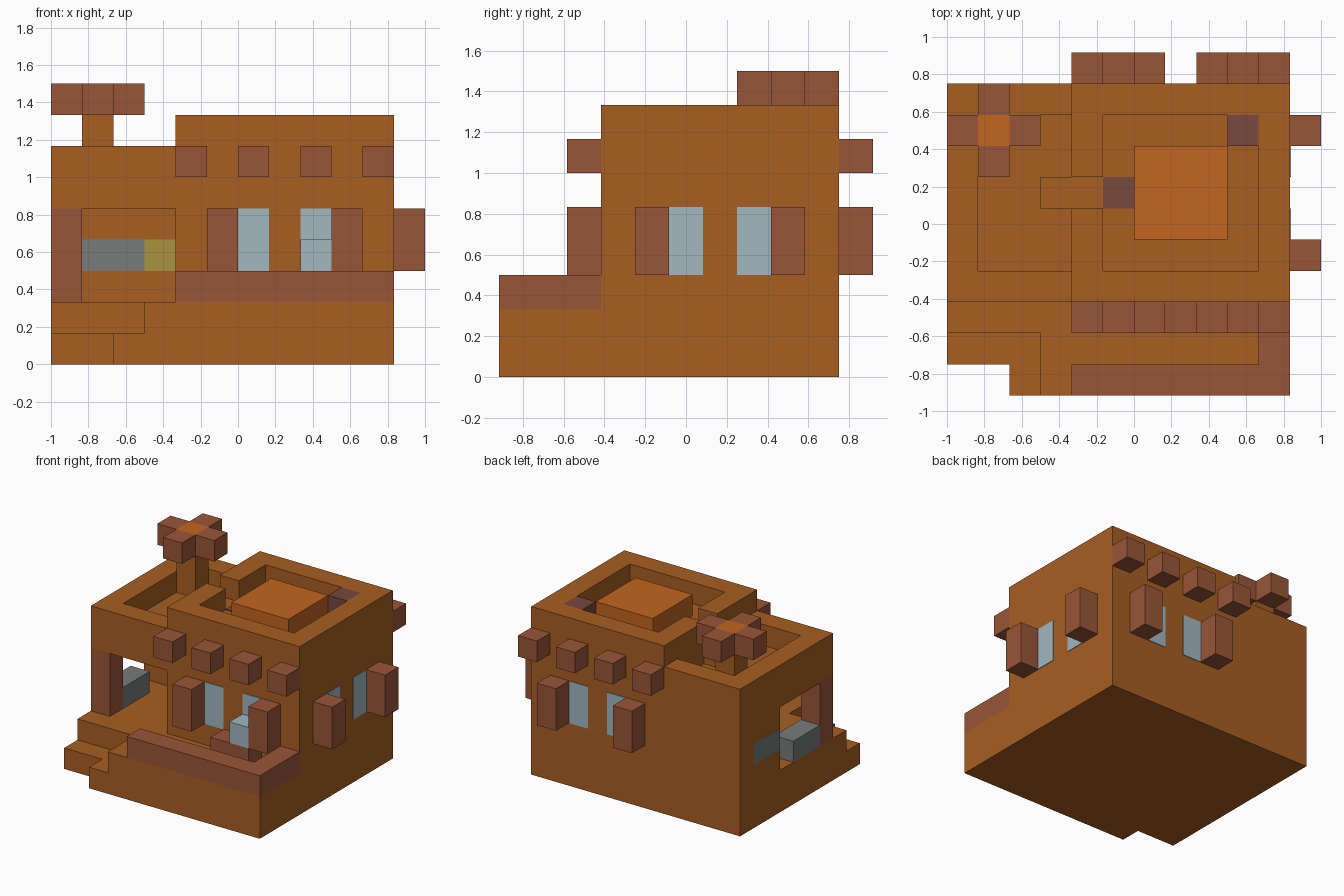
import bpy, bmesh
from mathutils import Vector

if "Cube" in bpy.data.objects:
    bpy.data.objects.remove(bpy.data.objects["Cube"], do_unlink=True)

U = 1 / 6        # one building block
T = 0.03         # thickness of a painted plate, in blocks


def material(name, rgb):
    lin = [((c / 255 + 0.055) / 1.055) ** 2.4 for c in rgb] + [1]
    m = bpy.data.materials.new(name)
    m.use_nodes = True
    m.diffuse_color = lin
    m.node_tree.nodes["Principled BSDF"].inputs["Base Color"].default_value = lin
    return m


CLAY = material("clay", (168, 94, 34))
WOOD = material("red wood", (153, 86, 56))
DARK = material("dark wood", (120, 72, 62))
TILE = material("orange tile", (194, 102, 33))
GLASS = material("pale glass", (160, 184, 192))
STONE = material("grey stone", (120, 124, 122))
FIRE = material("yellow", (170, 146, 62))


def blocks(name, mat, *boxes):
    """One object made of boxes given as (x0, x1, y0, y1, z0, z1) in blocks."""
    bm = bmesh.new()
    for x0, x1, y0, y1, z0, z1 in boxes:
        verts = bmesh.ops.create_cube(bm, size=1)["verts"]
        for v in verts:
            v.co = Vector((x1 if v.co.x > 0 else x0,
                           y1 if v.co.y > 0 else y0,
                           z1 if v.co.z > 0 else z0)) * U
            v.co -= Vector((1, 11 * U / 2, 0))
    mesh = bpy.data.meshes.new(name)
    bm.to_mesh(mesh)
    bm.free()
    mesh.materials.append(mat)
    ob = bpy.data.objects.new(name, mesh)
    bpy.context.collection.objects.link(ob)
    return ob


# Ground platform and entry steps
blocks("platform", CLAY, (0, 11, 2, 10, 0, 2), (3, 11, 0, 2, 0, 2))
blocks("entry_steps", CLAY, (0, 3, 1, 2, 0, 1), (2, 3, 0, 1, 0, 1))

# Main tower with a parapet that has a roof doorway
blocks("tower", CLAY, (4, 11, 3, 10, 2, 7))
blocks("tower_parapet", CLAY,
       (4, 11, 3, 4, 7, 8), (4, 11, 9, 10, 7, 8), (10, 11, 4, 9, 7, 8),
       (4, 5, 4, 6, 7, 8), (4, 5, 7, 9, 7, 8))
blocks("roof_skylight", TILE, (6, 9, 5, 8, 7, 8))
blocks("roof_crate", DARK, (9, 10, 8, 9, 7, 8))
blocks("roof_doormat", DARK, (5, 6, 6, 7, 7, 7 + T))

# Lower wing: back room, porch roof and parapet
blocks("wing_room", CLAY, (0, 4, 7, 10, 2, 5))
blocks("wing_roof", CLAY, (0, 4, 3, 10, 5, 6))
blocks("wing_parapet", CLAY, (0, 4, 3, 4, 6, 7), (0, 4, 9, 10, 6, 7), (0, 1, 4, 9, 6, 7))
blocks("roof_step", CLAY, (3, 4, 6, 7, 6, 7))
blocks("porch_column", WOOD, (0, 1, 3, 4, 2, 5))
blocks("porch_bench", STONE, (0, 1, 4, 6, 2, 3))
blocks("stone_panels", STONE, (1, 3, 7 - T, 7, 3, 4), (-T / 9, 0, 7, 9, 3, 4))
blocks("fire_panel", FIRE, (3, 4, 7 - T, 7, 3, 4))

# Roof tree
blocks("tree_trunk", CLAY, (1, 2, 8, 9, 6, 8))
blocks("tree_crown", TILE, (1, 2, 8, 9, 8, 9))
blocks("tree_leaves", WOOD, *[(1 + dx, 2 + dx, 8 + dy, 9 + dy, 8, 9)
                              for dx, dy in ((1, 0), (-1, 0), (0, 1), (0, -1))])

# Terrace wall, bench and basin
blocks("terrace_wall", WOOD, (4, 11, 0, 1, 2, 3), (10, 11, 1, 3, 2, 3))
blocks("terrace_bench", WOOD, (7, 9, 2, 3, 2, 3))
blocks("terrace_basin", GLASS, (8, 9, 2, 3, 3, 4))

# Front and back facades: roof beams, shutters and windows
for side, y, wy in (("front", 2, 3 - T), ("back", 10, 10)):
    blocks(side + "_beams", WOOD, *[(x, x + 1, y, y + 1, 6, 7) for x in range(4, 11, 2)])
    blocks(side + "_shutters", WOOD, *[(x, x + 1, y, y + 1, 3, 5) for x in (5, 9)])
    blocks(side + "_windows", GLASS, *[(x, x + 1, wy, wy + T, 3, 5) for x in (6, 8)])

# Left facade: shutters and windows
blocks("left_shutters", WOOD, *[(11, 12, y, y + 1, 3, 5) for y in (4, 8)])
blocks("left_windows", GLASS, *[(11, 11 + T, y, y + 1, 3, 5) for y in (5, 7)])
